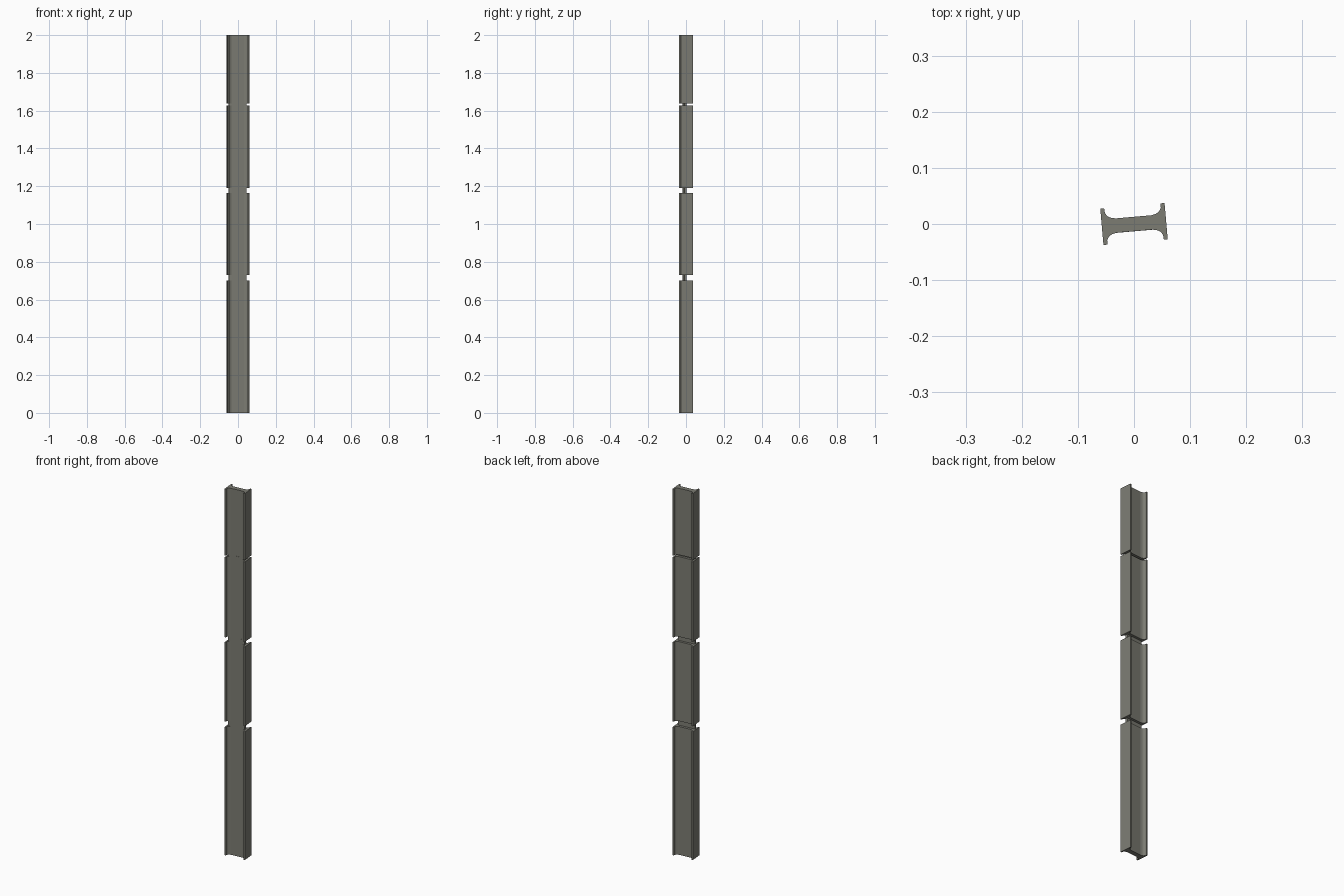
import bpy, bmesh, math
from mathutils import Matrix

if "Cube" in bpy.data.objects:
    bpy.data.objects.remove(bpy.data.objects["Cube"])

ANGLE = math.radians(5)

steel = bpy.data.materials.new("weathered grey")
steel.diffuse_color = (0.20, 0.20, 0.17, 1)
steel.use_nodes = True
steel.node_tree.nodes["Principled BSDF"].inputs["Base Color"].default_value = steel.diffuse_color


def extrude_profile(name, pts, z0, z1, offset=(0, 0)):
    """Closed profile, turned slightly about z, extruded from z0 to z1."""
    bm = bmesh.new()
    face = bm.faces.new([bm.verts.new((x, y, z0)) for x, y in pts])
    top = bmesh.ops.extrude_face_region(bm, geom=[face])["geom"]
    bmesh.ops.translate(bm, vec=(0, 0, z1 - z0),
                        verts=[v for v in top if isinstance(v, bmesh.types.BMVert)])
    bm.transform(Matrix.Translation((offset[0], offset[1], 0)) @ Matrix.Rotation(ANGLE, 4, 'Z'))
    bmesh.ops.recalc_face_normals(bm, faces=bm.faces)
    me = bpy.data.meshes.new(name)
    bm.to_mesh(me)
    bm.free()
    me.materials.append(steel)
    ob = bpy.data.objects.new(name, me)
    bpy.context.collection.objects.link(ob)
    return ob


# One quarter of the filleted H section, mirrored to all four quadrants
quarter = [(0.0575, 0.0325), (0.0505, 0.0325), (0.0500, 0.0240),
           (0.0465, 0.0185), (0.0410, 0.0150), (0.0320, 0.0128)]
profile = (quarter
           + [(-x, y) for x, y in reversed(quarter)]
           + [(-x, -y) for x, y in quarter]
           + [(x, -y) for x, y in reversed(quarter)])

# Four beam segments
spans = [(0, 0.70), (0.73, 1.163), (1.19, 1.627), (1.637, 2.0)]
for i, (a, b) in enumerate(spans):
    extrude_profile(f"beam_segment_{i + 1}", profile, a, b)

# Thin connector plates in the gaps between segments
w, t = 0.0475, 0.0062
plate = [(-w, -t), (w, -t), (w, t), (-w, t)]
for i in range(3):
    extrude_profile(f"connector_plate_{i + 1}", plate,
                    spans[i][1], spans[i + 1][0], (-0.002, -0.007))
